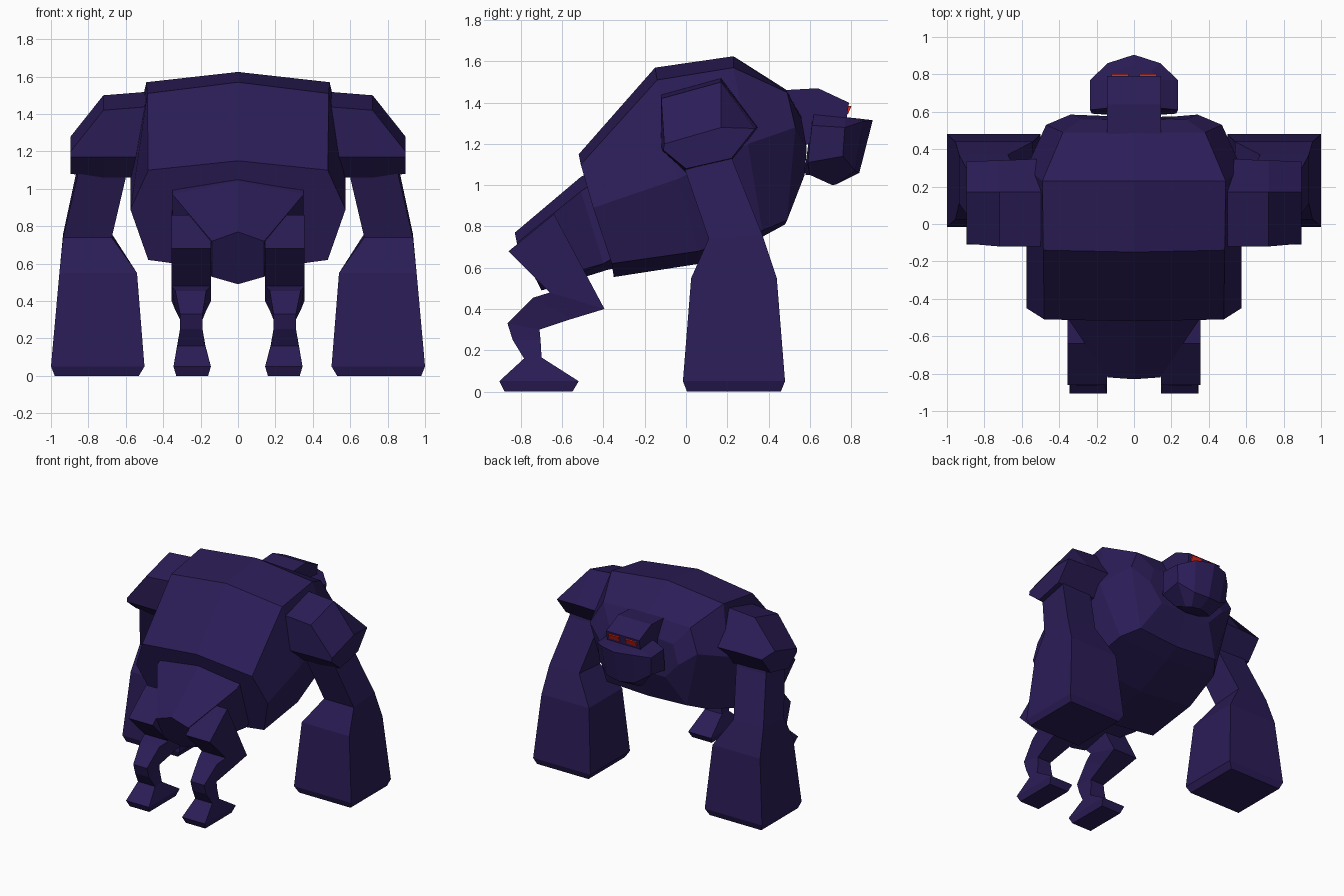
import bpy, bmesh


def material(name, color):
    m = bpy.data.materials.new(name)
    m.diffuse_color = color
    return m


HIDE = material("indigo_hide", (0.024, 0.012, 0.095, 1))
RED = material("red_glow", (0.8, 0.02, 0.01, 1))


def loft(name, rings, mat=HIDE, mirror=False):
    """Skin closed rings of (x, y, z) points, capping both ends."""
    bm = bmesh.new()
    vs = [[bm.verts.new(p) for p in r] for r in rings]
    n = len(rings[0])
    for a, b in zip(vs, vs[1:]):
        for i in range(n):
            j = (i + 1) % n
            bm.faces.new((a[i], a[j], b[j], b[i]))
    bm.faces.new(vs[0])
    bm.faces.new(vs[-1])
    bmesh.ops.recalc_face_normals(bm, faces=bm.faces[:])
    me = bpy.data.meshes.new(name)
    bm.to_mesh(me)
    bm.free()
    me.materials.append(mat)
    ob = bpy.data.objects.new(name, me)
    bpy.context.collection.objects.link(ob)
    if mirror:
        mod = ob.modifiers.new("mirror", 'MIRROR')
        mod.use_mirror_merge = False
    return ob


def full(half):
    """Complete a half ring that starts and ends on the centre plane."""
    return half + [(-x, y, z) for x, y, z in reversed(half) if x > 0]


def quad(x0, x1, back, front):
    """Four-sided limb ring from x range and back/front (y, z) points."""
    return [(x0, *back), (x1, *back), (x1, *front), (x0, *front)]


# Torso: rings from the low rear to the chest
loft("torso", [full(h) for h in (
    [(0, -.52, 1.15), (.48, -.51, 1.10), (.575, -.45, .89), (.48, -.36, .62), (0, -.35, .555)],
    [(0, -.15, 1.57), (.485, -.14, 1.51), (.575, -.04, 1.03), (.48, .06, .68), (0, .07, .62)],
    [(0, .23, 1.625), (.49, .23, 1.57), (.575, .30, 1.20), (.44, .37, .78), (0, .37, .75)],
    [(0, .49, 1.46), (.38, .49, 1.45), (.47, .53, 1.28), (.35, .49, .83), (0, .48, .81)],
    [(0, .56, 1.34), (.28, .56, 1.32), (.34, .585, 1.18), (.22, .575, 1.05), (0, .57, 1.05)],
)])

# Pelvis tapering to the rear
loft("pelvis", [full(h) for h in (
    [(0, -.42, 1.09), (.35, -.42, 1.03), (.355, -.33, .66), (0, -.33, .60)],
    [(0, -.51, 1.04), (.35, -.51, .97), (.35, -.40, .62), (0, -.38, .59)],
    [(0, -.83, .77), (.14, -.82, .72), (.14, -.72, .53), (0, -.70, .49)],
)])

# Skull and jaw
loft("skull", [[(x, .46, 1.46), (x, .64, 1.47), (x, .79, 1.40), (x, .775, 1.30), (x, .50, 1.15)]
               for x in (-.145, .145)])
loft("jaw", [full(h) for h in (
    [(0, .62, 1.345), (.14, .62, 1.345), (.14, .77, 1.33), (.09, .82, 1.325), (0, .85, 1.32)],
    [(0, .61, 1.33), (.235, .61, 1.29), (.235, .77, 1.28), (.14, .86, 1.31), (0, .905, 1.315)],
    [(0, .575, 1.07), (.225, .59, 1.11), (.225, .76, 1.14), (.12, .82, 1.07), (0, .84, 1.06)],
    [(0, .58, 1.05), (.11, .60, 1.05), (.11, .71, 1.00), (.07, .73, 1.005), (0, .74, 1.01)],
)])

# Slanted glowing eyes
loft("eyes", [quad(.03, .12, (.76, z), (y, z)) for y, z in ((.785, 1.345), (.803, 1.385))],
     RED, True)

# Shoulder caps: rings from the torso outwards
loft("shoulders", [[(x, *p) for p in ring] for x, ring in (
    (.47, [(-.12, 1.44), (.17, 1.52), (.35, 1.28), (.22, 1.12), (0, 1.06), (-.12, 1.17)]),
    (.72, [(-.12, 1.42), (.17, 1.50), (.34, 1.28), (.22, 1.12), (0, 1.06), (-.11, 1.17)]),
    (.895, [(-.105, 1.20), (.17, 1.28), (.335, 1.275), (.22, 1.13), (0, 1.08), (-.11, 1.17)]),
)], mirror=True)

# Arms widening into heavy block fists
loft("arms", [quad(x0, x1, (y0, z0), (y1, z1)) for x0, x1, y0, z0, y1, z1 in (
    (.62, .84, -.03, 1.15, .21, 1.20),
    (.60, .86, 0, 1.06, .23, 1.11),
    (.675, .935, .11, .74, .37, .76),
    (.54, .955, .025, .55, .44, .55),
    (.50, 1.0, -.015, .05, .48, .05),
    (.53, .98, .005, 0, .46, 0),
)], mirror=True)

# Bent legs from hip through knee and hock to the foot
loft("legs", [quad(x0, x1, (y0, z0), (y1, z1)) for x0, x1, y0, z0, y1, z1 in (
    (.145, .355, -.86, .68, -.64, .86),
    (.145, .355, -.66, .48, -.395, .40),
    (.17, .335, -.74, .455, -.56, .35),
    (.19, .31, -.865, .33, -.71, .30),
    (.19, .31, -.84, .25, -.705, .25),
    (.175, .325, -.785, .16, -.70, .165),
    (.145, .345, -.905, .05, -.52, .05),
    (.16, .33, -.88, 0, -.55, 0),
)], mirror=True)
